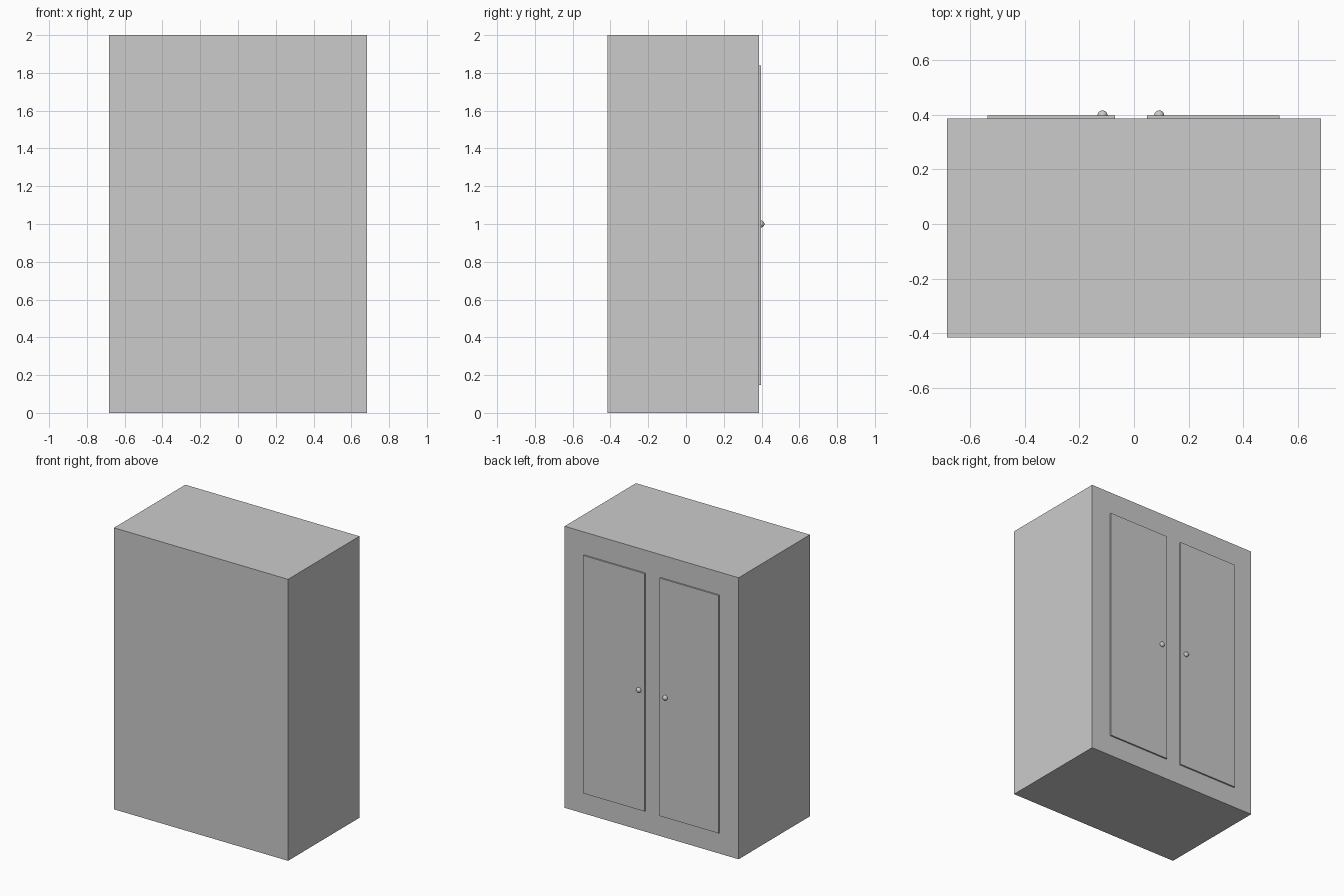
import bpy

if "Cube" in bpy.data.objects:
    bpy.data.objects.remove(bpy.data.objects["Cube"])

BACK_FACE = 0.386   # plane of the cabinet that carries the doors


def box(name, x0, x1, y0, y1, z0, z1):
    bpy.ops.mesh.primitive_cube_add(
        size=1, location=((x0 + x1) / 2, (y0 + y1) / 2, (z0 + z1) / 2))
    ob = bpy.context.object
    ob.name = name
    ob.scale = (x1 - x0, y1 - y0, z1 - z0)
    bpy.ops.object.transform_apply(location=False, rotation=False, scale=True)
    return ob


def knob(name, x):
    bpy.ops.mesh.primitive_uv_sphere_add(
        segments=32, ring_count=16, radius=0.018, location=(x, 0.397, 1.0))
    bpy.context.object.name = name
    bpy.ops.object.shade_smooth()


# Cabinet body
box("cabinet_body", -0.684, 0.684, -0.415, BACK_FACE, 0, 2)

# Thin door panels with round knobs beside the centre gap
for side, x0, x1, knob_x in (("left", 0.047, 0.531, 0.092),
                             ("right", -0.535, -0.069, -0.115)):
    box(side + "_door", x0, x1, BACK_FACE, 0.397, 0.148, 1.838)
    knob(side + "_knob", knob_x)
